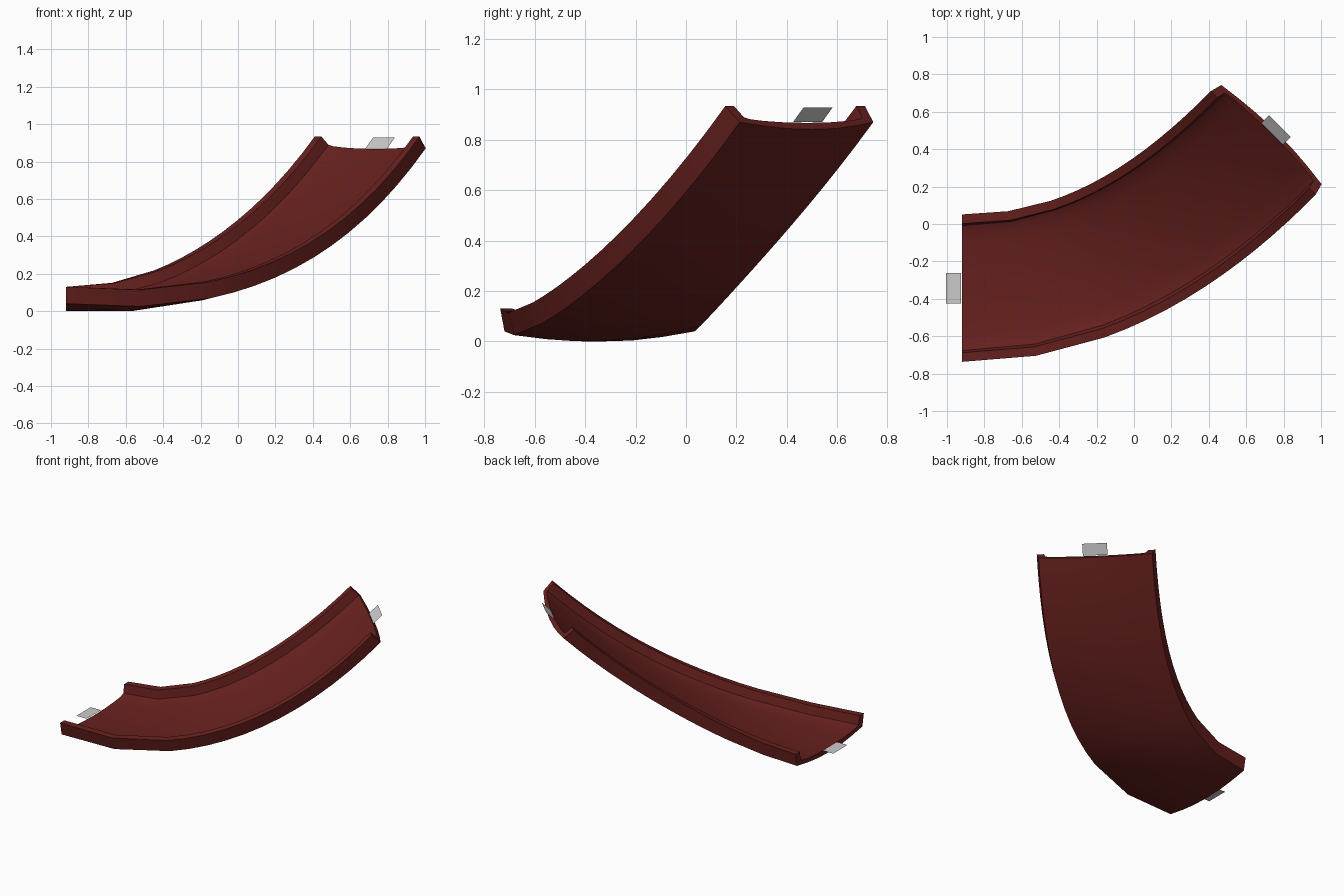
import bpy, math
from mathutils import Vector, Quaternion

if "Cube" in bpy.data.objects:
    bpy.data.objects.remove(bpy.data.objects["Cube"])

# centre path of the chute (one cubic Bezier) in 3D
P = [Vector(p) for p in ((-0.92, -0.343, 0.042), (-0.24, -0.343, -0.005),
                         (0.305, 0.043, 0.267), (0.735, 0.478, 0.872))]
UP = Vector((0, 0, 1))


def frame(t):
    """Position, forward, left and up axes of the path at t."""
    s = 1 - t
    c = P[0]*s**3 + P[1]*3*t*s*s + P[2]*3*t*t*s + P[3]*t**3
    d = ((P[1]-P[0])*s*s + (P[2]-P[1])*2*s*t + (P[3]-P[2])*t*t).normalized()
    if t == 0:
        d = Vector((1, 0, 0))
    left = UP.cross(d).normalized()
    left.rotate(Quaternion(d, math.radians(5.5) * math.sin(math.pi * t)))
    return c, d, left, d.cross(left)


def make(name, verts, faces, mat=None):
    me = bpy.data.meshes.new(name)
    me.from_pydata(verts, [], faces)
    ob = bpy.data.objects.new(name, me)
    bpy.context.collection.objects.link(ob)
    if mat:
        me.materials.append(mat)
    return ob


# half cross-section: floor top, rim, outer wall, bowed underside
top = [(0.0, -0.004), (0.13, -0.001), (0.24, 0.007), (0.305, 0.016), (0.334, 0.028), (0.345, 0.09)]
under = [(0.394, 0.09), (0.377, 0.0), (0.25, -0.022), (0.13, -0.036), (0.0, -0.04)]
half = top + under
profile = half + [(-u, w) for u, w in reversed(half[1:-1])]
n = len(profile)

# chute: sweep the section along the path
stations = [0, 1/6, 1/3] + [1/3 + i/18 for i in range(1, 13)]
verts, faces = [], []
for t in stations:
    c, d, left, up = frame(t)
    verts += [c + left*u + up*w for u, w in profile]
low = min(v.z for v in verts)
for r in range(len(stations) - 1):
    for i in range(n):
        j = (i + 1) % n
        faces.append((r*n + i, r*n + j, (r+1)*n + j, (r+1)*n + i))

# end caps: strips between the upper and lower skins
for base, flip in ((0, False), ((len(stations) - 1) * n, True)):
    pairs = [(4, 5, 6, 7), (3, 4, 7), (2, 3, 7, 8), (1, 2, 8, 9), (0, 1, 9, 10)]
    for q in pairs:
        for mirrored in (False, True):
            f = [base + ((n - i) % n if mirrored else i) for i in q]
            faces.append(f[::-1] if flip != mirrored else f)

red = bpy.data.materials.new("dark_red")
red.diffuse_color = (0.135, 0.015, 0.013, 1)
red.use_nodes = True
red.node_tree.nodes["Principled BSDF"].inputs["Base Color"].default_value = red.diffuse_color
chute = make("chute", verts, faces, red)
bpy.context.view_layer.objects.active = chute
chute.select_set(True)
bpy.ops.object.mode_set(mode='EDIT')
bpy.ops.mesh.select_all(action='SELECT')
bpy.ops.mesh.normals_make_consistent(inside=False)
bpy.ops.object.mode_set(mode='OBJECT')
bpy.ops.object.shade_smooth_by_angle(angle=math.radians(30))
chute.location.z = -low

# thin connector tabs at both ends
for name, t, sign in (("start_tab", 0, -1), ("end_tab", 1, 1)):
    c, d, left, up = frame(t)
    a, b = left * 0.082, d * 0.082 * sign
    quad = [c + a, c - a, c - a + b, c + a + b]
    tab = make(name, quad, [(0, 1, 2, 3) if sign > 0 else (3, 2, 1, 0)])
    tab.location = (0.004 * sign, 0.004 * (sign > 0), -low)
